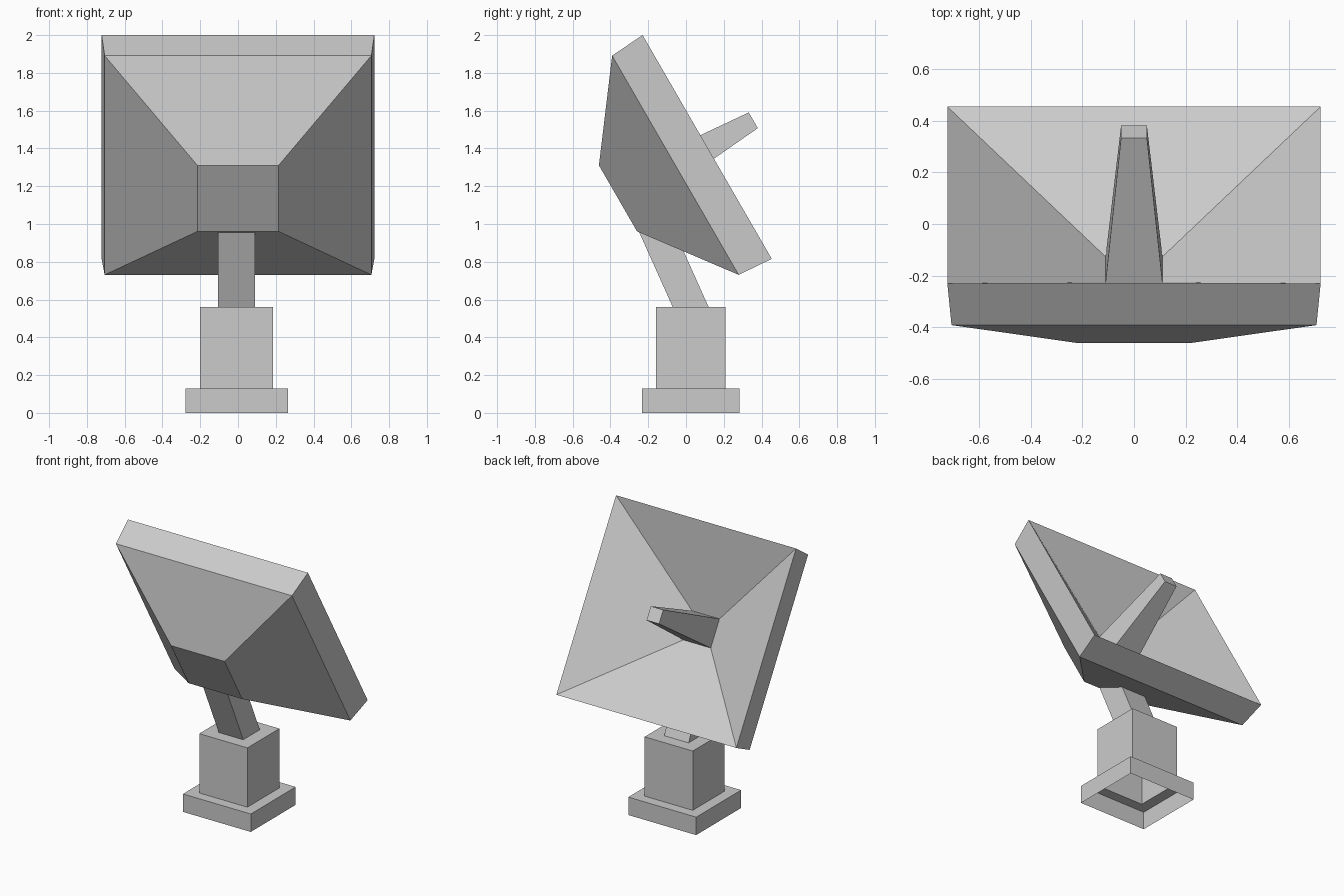
import bpy
import bmesh
from math import radians

cube = bpy.data.objects.get("Cube")
if cube:
    bpy.data.objects.remove(cube, do_unlink=True)

grey = bpy.data.materials.new("light_grey")
grey.use_nodes = True
colour = (0.6, 0.6, 0.6, 1)
grey.diffuse_color = colour
grey.node_tree.nodes["Principled BSDF"].inputs["Base Color"].default_value = colour


def loft(name, rings, cap_start=True, location=(0, 0, 0), tilt=0):
    """Join rectangles (centre x, centre y, half width, half depth, z) into a flat-sided body."""
    bm = bmesh.new()
    loops = []
    for cx, cy, hx, hy, z in rings:
        corners = ((-1, -1), (1, -1), (1, 1), (-1, 1))
        loops.append([bm.verts.new((cx + sx * hx, cy + sy * hy, z)) for sx, sy in corners])
    for a, b in zip(loops, loops[1:]):
        for i in range(4):
            j = (i + 1) % 4
            bm.faces.new((a[i], a[j], b[j], b[i]))
    bm.faces.new(loops[-1])
    if cap_start:
        bm.faces.new(loops[0][::-1])
    bmesh.ops.recalc_face_normals(bm, faces=bm.faces)
    mesh = bpy.data.meshes.new(name)
    bm.to_mesh(mesh)
    bm.free()
    mesh.materials.append(grey)
    obj = bpy.data.objects.new(name, mesh)
    obj.location = location
    obj.rotation_euler.x = tilt
    bpy.context.collection.objects.link(obj)
    return obj


# Stepped pedestal, hollow and open underneath
px, py = -0.007, 0.025
loft("pedestal", [
    (px, py, 0.272, 0.257, 0),
    (px, py, 0.272, 0.257, 0.13),
    (px, py, 0.193, 0.183, 0.13),
    (px, py, 0.193, 0.183, 0.56),
], cap_start=False)

# Leaning arm from the pedestal up into the dish
loft("support_arm", [
    (px, py, 0.098, 0.095, 0.56),
    (px, py - 0.22, 0.098, 0.095, 1.05),
])

# Dish and feed share one tilted frame, with its origin at the rim centre
frame = dict(location=(0, 0.112, 1.408), tilt=radians(-60))

# Dish: back plate, flared shell, lip, rim, then the inner funnel to its throat
loft("dish", [
    (0, 0, 0.215, 0.202, -0.545),
    (0, 0, 0.706, 0.67, -0.194),
    (0, 0, 0.722, 0.684, 0),
    (0, 0, 0.11, 0.1, -0.333),
], **frame)

# Tapered feed rising from the throat
loft("feed_horn", [
    (0, 0, 0.11, 0.1, -0.333),
    (0, 0, 0.05, 0.048, 0.282),
], cap_start=False, **frame)
